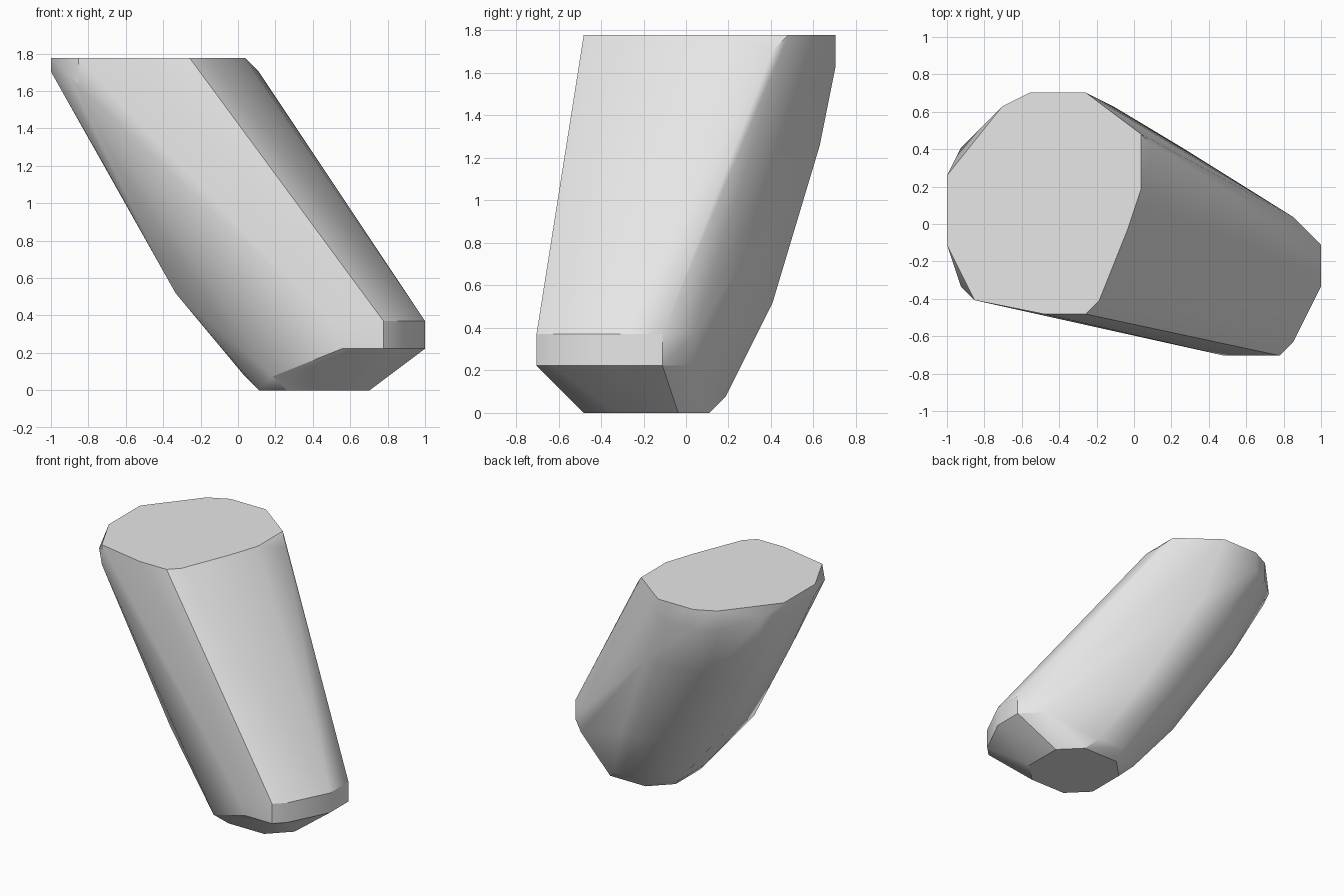
import bpy
import bmesh
import math

cube = bpy.data.objects.get("Cube")
if cube:
    bpy.data.objects.remove(cube, do_unlink=True)

STEP = 2 / 27          # lattice spacing shared by every corner
CENTRE_X = 27 / 2
CENTRE_Y = 19 / 2


def make_material(name, color):
    mat = bpy.data.materials.new(name)
    mat.use_nodes = True
    mat.diffuse_color = color
    mat.node_tree.nodes["Principled BSDF"].inputs["Base Color"].default_value = color
    return mat


def hull_from_rings(name, rings, material):
    """Wrap a stack of horizontal outlines in one bevelled, leaning solid."""
    bm = bmesh.new()
    for height, outline in rings.items():
        for x, y in outline:
            bm.verts.new(((x - CENTRE_X) * STEP, (y - CENTRE_Y) * STEP, height * STEP))
    result = bmesh.ops.convex_hull(bm, input=bm.verts[:])
    spare = {v for v in result["geom_interior"] + result["geom_unused"]
             if isinstance(v, bmesh.types.BMVert)}
    bmesh.ops.delete(bm, geom=list(spare), context="VERTS")
    bmesh.ops.dissolve_limit(bm, angle_limit=math.radians(1),
                             verts=bm.verts[:], edges=bm.edges[:])
    bmesh.ops.recalc_face_normals(bm, faces=bm.faces[:])
    mesh = bpy.data.meshes.new(name)
    bm.to_mesh(mesh)
    bm.free()
    mesh.materials.append(material)
    obj = bpy.data.objects.new(name, mesh)
    bpy.context.collection.objects.link(obj)
    return obj


# Upright band above the chamfered foot
foot_side = [(24, 0), (25, 1), (27, 5), (27, 8), (25, 10)]

rings = {
    # Flat foot and its chamfer
    0: [(17, 3), (21, 3), (23, 5), (23, 9), (21, 11), (17, 11), (15, 9), (15, 5)],
    1: [(16, 2), (14, 6), (14, 10), (17, 12), (20, 12)],
    3: [(21, 0)] + foot_side,
    5: [(20, 0)] + foot_side,
    # Leaning underside of the shaft
    7: [(9, 5), (9, 10), (11, 13), (14, 15), (17, 15)],
    16: [(4, 6), (4, 13), (6, 16)],
    17: [(9, 18), (12, 18)],
    # Softened rim below the flat top
    22: [(2, 4), (4, 18), (6, 19), (10, 19)],
    23: [(0, 8), (0, 13), (1, 15), (1, 5), (15, 15)],
    24: [(10, 19), (14, 16), (14, 12), (13, 9), (11, 4), (10, 3),
         (7, 3), (2, 4), (0, 8), (0, 13), (4, 18), (6, 19)],
}

grey = make_material("light_grey", (0.8, 0.8, 0.8, 1))
shaft = hull_from_rings("leaning_shaft", rings, grey)

# Soft sides with crisp rims
bpy.ops.object.select_all(action="DESELECT")
shaft.select_set(True)
bpy.context.view_layer.objects.active = shaft
bpy.ops.object.shade_smooth_by_angle(angle=math.radians(30))
